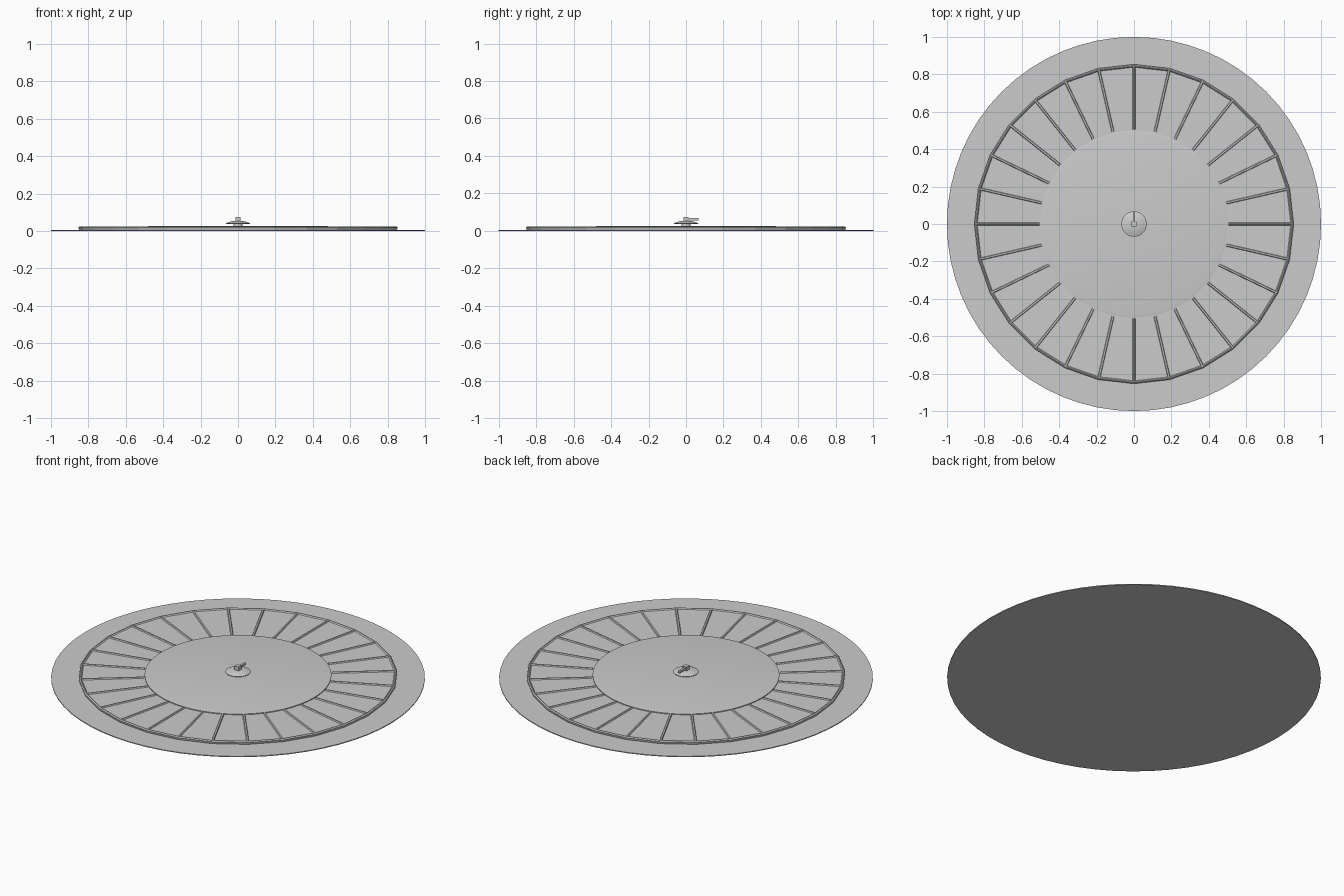
import bpy, bmesh, math
from mathutils import Matrix

if "Cube" in bpy.data.objects:
    bpy.data.objects.remove(bpy.data.objects["Cube"])

POCKETS = 28


def finish(name, bm, smooth=False):
    bmesh.ops.recalc_face_normals(bm, faces=bm.faces)
    me = bpy.data.meshes.new(name)
    bm.to_mesh(me)
    bm.free()
    ob = bpy.data.objects.new(name, me)
    bpy.context.collection.objects.link(ob)
    if smooth:
        bpy.ops.object.select_all(action='DESELECT')
        ob.select_set(True)
        bpy.context.view_layer.objects.active = ob
        bpy.ops.object.shade_smooth_by_angle(angle=math.radians(20))
    return ob


def lathe(name, profile, sides, smooth=False):
    """Turn an (r, z) profile into a closed solid capped at both ends."""
    bm = bmesh.new()
    rings = []
    for r, z in profile:
        rings.append([bm.verts.new((r * math.cos(2 * math.pi * i / sides),
                                    r * math.sin(2 * math.pi * i / sides), z))
                      for i in range(sides)])
    for a, b in zip(rings, rings[1:]):
        for i in range(sides):
            j = (i + 1) % sides
            bm.faces.new((a[i], a[j], b[j], b[i]))
    bm.faces.new(rings[0])
    bm.faces.new(rings[-1])
    return finish(name, bm, smooth)


def box(name, size, loc):
    bm = bmesh.new()
    bmesh.ops.create_cube(bm, size=1, matrix=Matrix.Translation(loc) @ Matrix.Diagonal((*size, 1)))
    return finish(name, bm)


# Thin round base
lathe("base_disc", [(1, 0), (1, 0.005)], 64, True)

# Faceted pocket ring with a thin raised rim
lathe("pocket_ring", [(0.85, 0.004), (0.854, 0.018), (0.848, 0.023),
                      (0.843, 0.023), (0.838, 0.017)], POCKETS)

# Tapered dividers between the pockets
bm = bmesh.new()
for k in range(POCKETS):
    cube = bmesh.ops.create_cube(bm, size=1)["verts"]
    for v in cube:
        top = v.co.z > 0
        v.co.x = 0.845 if v.co.x > 0 else 0.505
        v.co.y = math.copysign(0.004 if top else 0.008, v.co.y)
        v.co.z = 0.023 if top else 0.015
    bmesh.ops.rotate(bm, verts=cube, cent=(0, 0, 0),
                     matrix=Matrix.Rotation(2 * math.pi * k / POCKETS, 3, 'Z'))
finish("pocket_dividers", bm)

# Raised centre plate with a soft edge
lathe("centre_plate", [(0.5, 0.005), (0.5, 0.022), (0.48, 0.025)], 64, True)

# Spindle and flared cap
lathe("spindle", [(0.025, 0.02), (0.025, 0.042)], 32, True)
lathe("spindle_cap", [(0.05, 0.037), (0.068, 0.039), (0.068, 0.041),
                      (0.05, 0.047), (0.03, 0.052)], 32, True)

# Square block and lever
box("knob_block", (0.027, 0.027, 0.026), (0, 0, 0.062))
box("knob_lever", (0.012, 0.066, 0.012), (0, 0.033, 0.062))
